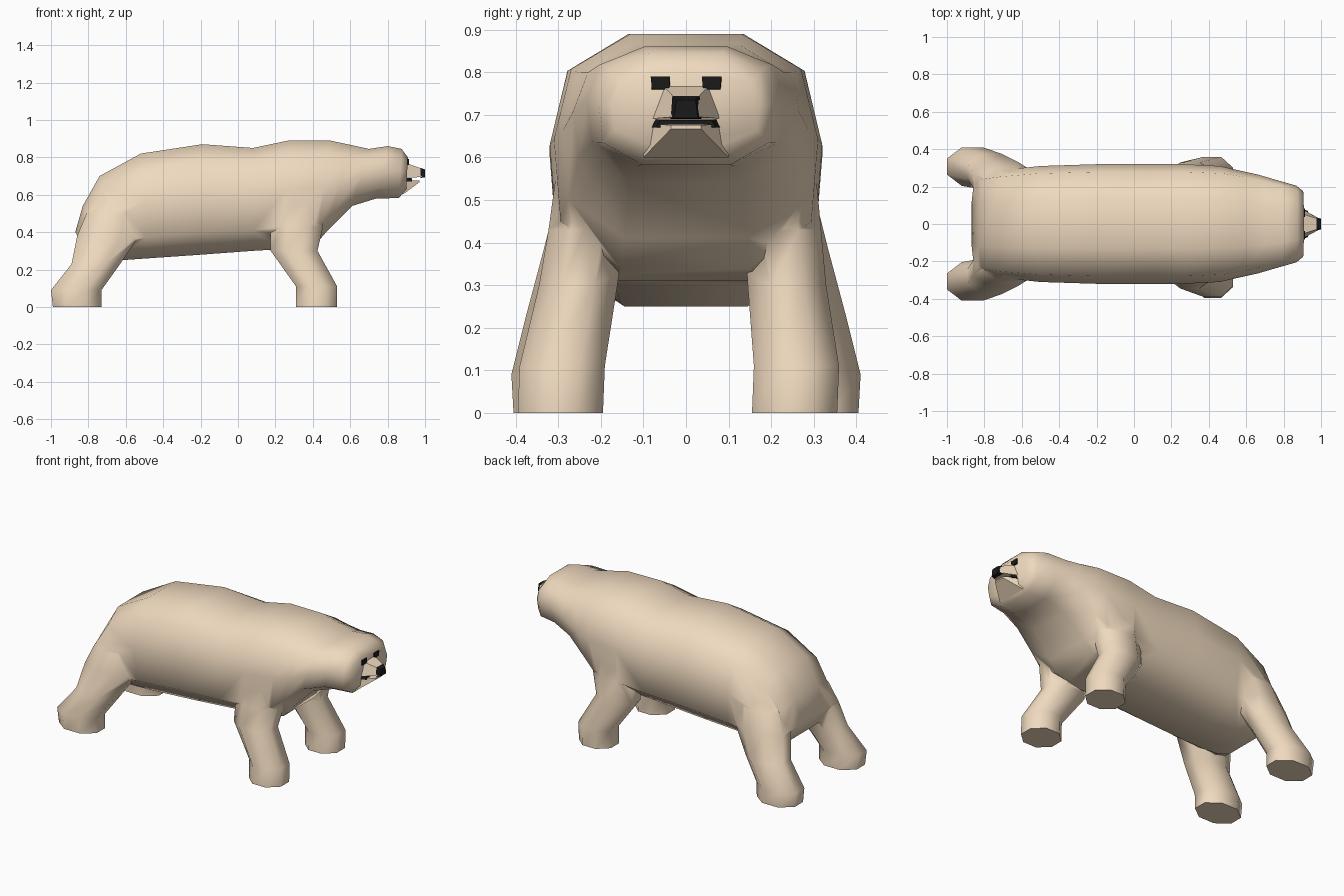
import bpy, bmesh, math

if "Cube" in bpy.data.objects:
    bpy.data.objects.remove(bpy.data.objects["Cube"])


def material(name, rgb):
    m = bpy.data.materials.new(name)
    m.diffuse_color = (*rgb, 1)
    m.use_nodes = True
    m.node_tree.nodes["Principled BSDF"].inputs["Base Color"].default_value = m.diffuse_color
    return m


FUR = material("fur", (0.87, 0.70, 0.52))
BLACK = material("black", (0.01, 0.01, 0.01))


def loft(name, rings, mat):
    """Skin a list of equal-length point rings and cap both ends."""
    bm = bmesh.new()
    vs = [[bm.verts.new(p) for p in ring] for ring in rings]
    n = len(vs[0])
    for a, b in zip(vs, vs[1:]):
        for i in range(n):
            j = (i + 1) % n
            bm.faces.new((a[i], a[j], b[j], b[i]))
    bm.faces.new(vs[0])
    bm.faces.new(vs[-1])
    bmesh.ops.recalc_face_normals(bm, faces=bm.faces)
    me = bpy.data.meshes.new(name)
    bm.to_mesh(me)
    bm.free()
    me.materials.append(mat)
    ob = bpy.data.objects.new(name, me)
    bpy.context.collection.objects.link(ob)
    return ob


def smooth(ob, angle):
    bpy.ops.object.select_all(action='DESELECT')
    ob.select_set(True)
    bpy.context.view_layer.objects.active = ob
    bpy.ops.object.shade_smooth_by_angle(angle=math.radians(angle))


# Body and head: half cross-section (width share, height share), mirrored
HALF = [(0.42, 1), (0.87, 0.85), (1, 0.55), (0.95, 0.2), (0.5, 0)]
SECTION = HALF + [(-u, v) for u, v in reversed(HALF)]
# Stations: top x, top z, bottom x, bottom z, half width
STATIONS = [
    (-0.87, 0.40, -0.79, 0.27, 0.24), (-0.83, 0.54, -0.72, 0.25, 0.275),
    (-0.74, 0.70, -0.62, 0.25, 0.29), (-0.52, 0.82, -0.48, 0.26, 0.31),
    (-0.19, 0.87, -0.19, 0.28, 0.32), (0.08, 0.85, 0.08, 0.30, 0.32),
    (0.27, 0.89, 0.25, 0.31, 0.32), (0.49, 0.89, 0.42, 0.34, 0.31),
    (0.60, 0.867, 0.48, 0.41, 0.29), (0.70, 0.845, 0.61, 0.54, 0.265),
    (0.80, 0.86, 0.74, 0.58, 0.232), (0.875, 0.845, 0.86, 0.582, 0.205),
    (0.908, 0.80, 0.90, 0.63, 0.175)]
body = loft("bear_body", [
    [(xb + (xt - xb) * v, w * u, zb + (zt - zb) * v) for u, v in SECTION]
    for xt, zt, xb, zb, w in STATIONS], FUR)

# Legs: eight-sided rings of centre x, centre y, z, radius x, radius y
FRONT = [(0.42, 0.275, 0, 0.11, 0.1), (0.42, 0.275, 0.11, 0.11, 0.1),
         (0.30, 0.245, 0.30, 0.125, 0.092), (0.315, 0.23, 0.43, 0.14, 0.09),
         (0.32, 0.215, 0.56, 0.12, 0.09), (0.32, 0.19, 0.68, 0.07, 0.06)]
REAR = [(-0.86, 0.305, 0, 0.13, 0.1), (-0.865, 0.307, 0.09, 0.135, 0.103),
        (-0.76, 0.28, 0.23, 0.13, 0.095), (-0.695, 0.235, 0.38, 0.165, 0.1),
        (-0.67, 0.21, 0.50, 0.14, 0.095), (-0.64, 0.18, 0.60, 0.08, 0.07)]


def leg(name, rows, side, shift=0):
    k = 1 / math.cos(math.pi / 8)
    rings = []
    for cx, cy, z, rx, ry in rows:
        y0 = side * cy + shift * max(0, 1 - z / 0.5)
        rings.append([(cx + rx * k * math.cos(a), y0 + ry * k * math.sin(a), z)
                      for a in [(i + 0.5) * math.pi / 4 for i in range(8)]])
    return loft(name, rings, FUR)


legs = []
for side, word in ((-1, "near"), (1, "far")):
    legs.append(leg(f"front_leg_{word}", FRONT, side, -0.02))
    legs.append(leg(f"rear_leg_{word}", REAR, side))

# Merge the legs into the body so that it is one skin
bpy.context.view_layer.objects.active = body
for l in legs:
    mod = body.modifiers.new("union", 'BOOLEAN')
    mod.operation = 'UNION'
    mod.solver = 'EXACT'
    mod.object = l
    bpy.ops.object.modifier_apply(modifier=mod.name)
    bpy.data.objects.remove(l)
smooth(body, 60)


def wedge(name, back, front, mat):
    """Tapered block along x; each end is x, half width low, half width high, z low, z high."""
    return loft(name, [[(x, -a, z0), (x, a, z0), (x, b, z1), (x, -b, z1)]
                       for x, a, b, z0, z1 in (back, front)], mat)


# Snout, open mouth, lower jaw and nose
wedge("snout", (0.88, 0.09, 0.06, 0.69, 0.775), (0.99, 0.03, 0.025, 0.695, 0.738), FUR)
wedge("mouth", (0.88, 0.088, 0.08, 0.67, 0.69), (0.93, 0.07, 0.06, 0.67, 0.688), BLACK)
wedge("lower_jaw", (0.88, 0.10, 0.09, 0.60, 0.678), (0.97, 0.035, 0.035, 0.667, 0.676), FUR)
wedge("nose", (0.975, 0.036, 0.032, 0.69, 0.744), (1.0, 0.028, 0.022, 0.692, 0.735), BLACK)

# Eyes
for side, word in ((-1, "near"), (1, "far")):
    eye = wedge(f"eye_{word}", (0.89, 0.023, 0.023, 0.757, 0.79),
                (0.915, 0.02, 0.023, 0.76, 0.79), BLACK)
    eye.location.y = side * 0.06
